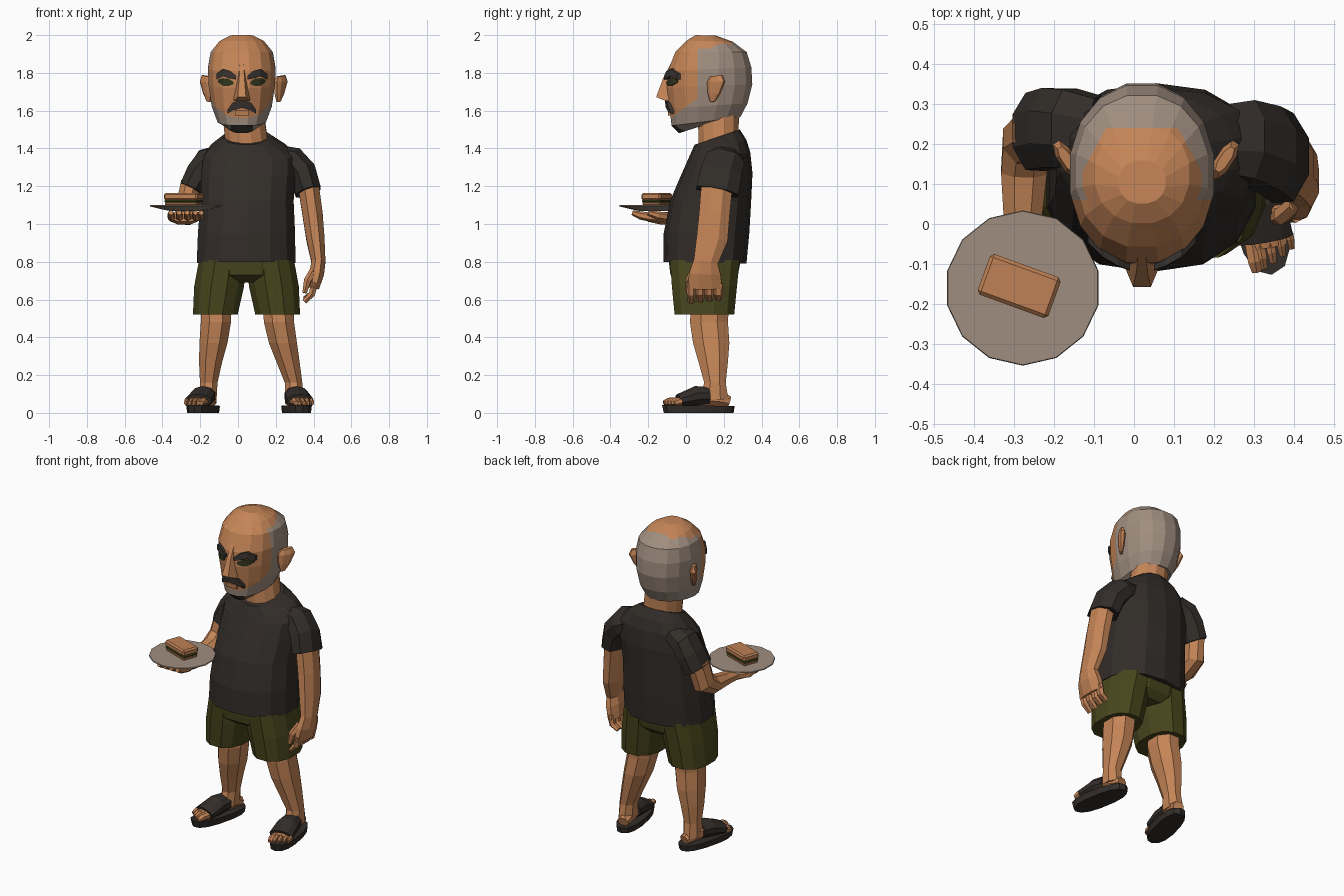
import bpy, bmesh, math
from mathutils import Vector
from mathutils.bvhtree import BVHTree


def material(name, rgb):
    m = bpy.data.materials.new(name)
    m.diffuse_color = (*rgb, 1)
    return m


SKIN = material("skin", (0.56, 0.235, 0.095))
GREY = material("grey hair", (0.35, 0.27, 0.215))
DARK = material("black cloth", (0.032, 0.026, 0.022))
OLIVE = material("olive shorts", (0.066, 0.062, 0.012))
BROW = material("dark brow", (0.04, 0.033, 0.028))
EYE = material("dark green eye", (0.03, 0.035, 0.012))
CHINA = material("plate grey", (0.35, 0.27, 0.215))
BREAD = material("bread", (0.52, 0.22, 0.09))
LEAF = material("salad green", (0.06, 0.085, 0.015))


def finish(name, bm, *mats):
    bmesh.ops.recalc_face_normals(bm, faces=bm.faces)
    me = bpy.data.meshes.new(name)
    bm.to_mesh(me)
    ob = bpy.data.objects.new(name, me)
    bpy.context.collection.objects.link(ob)
    for m in mats:
        me.materials.append(m)
    return ob


def skin_rings(rings):
    bm = bmesh.new()
    vs = [[bm.verts.new(p) for p in r] for r in rings]
    n = len(vs[0])
    for a, b in zip(vs, vs[1:]):
        for i in range(n):
            bm.faces.new((a[i], a[(i + 1) % n], b[(i + 1) % n], b[i]))
    bm.faces.new(vs[0])
    bm.faces.new(vs[-1])
    return bm


def unit_ring(n, p=2.0):
    def sp(c):
        return math.copysign(abs(c) ** (2 / p), c)
    angles = [2 * math.pi * (i + 0.5) / n for i in range(n)]
    return [(sp(math.cos(a)), sp(math.sin(a))) for a in angles]


def loft_bm(rings, n=12, p=2.3):
    """Rings given as x, front y, front z, back y, back z, half width."""
    return skin_rings([[(x + hw * c, yf + (yb - yf) * (s + 1) / 2, zf + (zb - zf) * (s + 1) / 2)
                        for c, s in unit_ring(n, p)] for x, yf, zf, yb, zb, hw in rings])


def loft(name, rings, mat, n=12, p=2.3):
    return finish(name, loft_bm(rings, n, p), mat)


def tube(name, pts, mat, n=8):
    """Points given as x, y, z, radius along x, other radius."""
    out = []
    for i, (x, y, z, ru, rv) in enumerate(pts):
        a, b = pts[max(i - 1, 0)], pts[min(i + 1, len(pts) - 1)]
        t = (Vector(b[:3]) - Vector(a[:3])).normalized()
        u = (Vector((1, 0, 0)) - t * t.x).normalized()
        v = t.cross(u)
        out.append([Vector((x, y, z)) + u * ru * c + v * rv * s for c, s in unit_ring(n)])
    return finish(name, skin_rings(out), mat)


def place(ob, loc, deg):
    ob.location = loc
    ob.rotation_euler.z = math.radians(deg)
    return ob


def box(name, loc, size, deg, mat, bevel):
    bm = bmesh.new()
    bmesh.ops.create_cube(bm, size=1)
    bmesh.ops.scale(bm, vec=size, verts=bm.verts)
    bmesh.ops.bevel(bm, geom=bm.edges[:], offset=bevel, segments=1, affect='EDGES')
    place(finish(name, bm, mat), loc, deg)


# Head, cut along the hair and beard borders
HX = 0.02
head = loft_bm([(HX, -0.04, 1.48, 0.18, 1.55, 0.075), (HX, -0.08, 1.52, 0.29, 1.565, 0.13),
                (HX, -0.09, 1.61, 0.33, 1.64, 0.162), (HX, -0.105, 1.72, 0.355, 1.74, 0.178),
                (HX, -0.10, 1.81, 0.35, 1.83, 0.183), (HX, -0.06, 1.91, 0.325, 1.91, 0.168),
                (HX, 0.0, 1.97, 0.25, 1.965, 0.12), (HX, 0.05, 2.0, 0.16, 1.997, 0.06)], 16, 2.15)
for co, no in [((0, 0.06, 0), (0, 1, 0)), ((0, 0.24, 0), (0, 1, 0)), ((0, 0, 1.93), (0, 0, 1)),
               ((0, 0, 1.62), (0, -0.74, 1)), ((0, 0, 1.525), (0, 0, 1)),
               ((HX + 0.06, 0, 0), (1, 0, 0)), ((HX - 0.06, 0, 0), (1, 0, 0)),
               ((HX - 0.165, 0.1, 0), (1, -0.535, 0)), ((HX + 0.165, 0.1, 0), (1, 0.535, 0))]:
    bmesh.ops.bisect_plane(head, geom=head.verts[:] + head.edges[:] + head.faces[:],
                           plane_co=co, plane_no=no, dist=1e-4)
for f in head.faces:
    c = f.calc_center_median()
    dx = abs(c.x - HX)
    bald = c.z > 1.93 and c.y < 0.24 and dx < 0.165 - (c.y - 0.1) * 0.535
    if c.y < 0.05 and c.z < 1.525 and dx < 0.06:
        f.material_index = 2
    elif (c.y > 0.06 and not bald) or (c.y < 0.06 and c.z < 1.62 + 0.74 * c.y):
        f.material_index = 1
surface = BVHTree.FromBMesh(head)
finish("head", head, SKIN, GREY, BROW)


def face_strip(name, cols, mat, thick):
    """Thin strip hugging the face; columns are x, top z, bottom z."""
    def at(x, z, d):
        return (x, surface.ray_cast(Vector((x, -1, z)), Vector((0, 1, 0)))[0].y + d, z)
    finish(name, skin_rings([[at(x, t, -thick), at(x, b, -thick), at(x, b, 0.01), at(x, t, 0.01)]
                             for x, t, b in cols]), mat)


# Facial details
for side, s in (("left", -1), ("right", 1)):
    face_strip(side + "_eye", [(HX + s * d, t, b) for d, t, b in
               ((0.045, 1.752, 1.74), (0.07, 1.77, 1.73), (0.10, 1.772, 1.732), (0.125, 1.765, 1.75))], EYE, 0.007)
    face_strip(side + "_eyebrow", [(HX + s * d, t, b) for d, t, b in
               ((0.03, 1.785, 1.765), (0.06, 1.81, 1.77), (0.10, 1.822, 1.782), (0.135, 1.795, 1.765))], BROW, 0.018)
    ear = loft(side + "_ear", [(0, -0.03, -0.075, 0.0, -0.07, 0.01), (0, -0.045, -0.03, 0.03, -0.03, 0.018),
                               (0, -0.05, 0.03, 0.062, 0.035, 0.022), (0, -0.03, 0.06, 0.045, 0.068, 0.013)], SKIN, 8)
    place(ear, (0.03 + s * 0.193, 0.155, 1.72), -33 * s)
face_strip("moustache", [(HX + d, t, b) for d, t, b in
           ((-0.075, 1.605, 1.585), (-0.05, 1.642, 1.60), (0, 1.655, 1.615), (0.05, 1.642, 1.60), (0.075, 1.605, 1.585))], BROW, 0.02)
face_strip("lower_lip", [(HX + d, 1.603, 1.575) for d in (-0.035, 0, 0.035)], SKIN, 0.012)
nose = bmesh.new()
for w, y, z in ((0.01, -0.08, 1.85), (0.014, -0.122, 1.77), (0.045, -0.08, 1.66), (0.042, -0.11, 1.652), (0.022, -0.158, 1.672)):
    for s in (-1, 1):
        nose.verts.new((HX + s * w, y, z))
bmesh.ops.convex_hull(nose, input=nose.verts)
finish("nose", nose, SKIN)

# Neck, shirt and sleeves
loft("neck", [(0.05, 0.065, 1.38, 0.28, 1.42, 0.118), (0.03, 0.06, 1.53, 0.285, 1.6, 0.113)], SKIN, 12, 2)
loft("shirt", [(0.043, -0.12, 0.80, 0.32, 0.79, 0.267), (0.045, -0.118, 0.95, 0.335, 0.95, 0.263),
               (0.048, -0.085, 1.12, 0.345, 1.12, 0.252), (0.055, -0.03, 1.25, 0.352, 1.27, 0.255),
               (0.06, 0.01, 1.34, 0.34, 1.38, 0.25), (0.055, 0.03, 1.385, 0.32, 1.445, 0.2),
               (0.048, 0.045, 1.42, 0.285, 1.50, 0.13)], DARK, 14)
tube("right_sleeve", [(0.2, 0.21, 1.36, 0.06, 0.09), (0.285, 0.205, 1.33, 0.08, 0.11),
                      (0.34, 0.185, 1.27, 0.08, 0.118), (0.372, 0.165, 1.17, 0.074, 0.122)], DARK)
tube("left_sleeve", [(-0.09, 0.235, 1.36, 0.06, 0.09), (-0.16, 0.24, 1.33, 0.08, 0.105),
                     (-0.205, 0.24, 1.27, 0.075, 0.108), (-0.248, 0.23, 1.185, 0.068, 0.105)], DARK)

# Hanging right arm with hand
tube("right_arm", [(0.37, 0.165, 1.22, 0.06, 0.09), (0.395, 0.15, 1.05, 0.058, 0.088), (0.41, 0.138, 0.92, 0.052, 0.09),
                   (0.426, 0.105, 0.80, 0.04, 0.07), (0.417, 0.1, 0.74, 0.042, 0.09), (0.4, 0.1, 0.66, 0.032, 0.1)], SKIN)
for i in range(4):
    y = 0.028 + 0.048 * i
    tube("right_finger", [(0.405, y, 0.69, 0.022, 0.025), (0.392, y, 0.63, 0.02, 0.024),
                          (0.352, y, 0.588 + 0.006 * i, 0.014, 0.019)], SKIN, 6)
tube("right_thumb", [(0.405, 0.05, 0.76, 0.022, 0.025), (0.368, 0.02, 0.70, 0.022, 0.024), (0.352, 0.015, 0.635, 0.013, 0.016)], SKIN, 6)

# Bent left arm with palm up
tube("left_arm", [(-0.25, 0.235, 1.22, 0.055, 0.08), (-0.272, 0.21, 1.09, 0.06, 0.075), (-0.275, 0.13, 1.045, 0.062, 0.055),
                  (-0.278, 0.02, 1.038, 0.052, 0.04), (-0.28, -0.07, 1.032, 0.05, 0.033),
                  (-0.285, -0.13, 1.03, 0.085, 0.036), (-0.285, -0.2, 1.04, 0.085, 0.03)], SKIN)
for i in range(4):
    x = -0.35 + 0.043 * i
    tube("left_finger", [(x, -0.18, 1.035, 0.022, 0.024), (x - 0.005, -0.24, 1.045, 0.02, 0.022), (x - 0.005, -0.285, 1.06, 0.014, 0.013)], SKIN, 6)
tube("left_thumb", [(-0.23, -0.09, 1.035, 0.022, 0.024), (-0.2, -0.15, 1.045, 0.02, 0.022), (-0.195, -0.2, 1.06, 0.013, 0.014)], SKIN, 6)

# Plate with sandwich
tube("plate", [(-0.278, -0.16, 1.07, 0.09, 0.09), (-0.278, -0.16, 1.078, 0.13, 0.13),
               (-0.278, -0.16, 1.094, 0.194, 0.194), (-0.278, -0.16, 1.1, 0.192, 0.192)], CHINA, 14)
for name, z, h, w, mat in (("lower_bread", 1.108, 0.02, 0.178, BREAD), ("salad", 1.121, 0.014, 0.182, LEAF), ("upper_bread", 1.145, 0.04, 0.188, BREAD)):
    box(name, (-0.287, -0.155, z), (w, w - 0.08, h), -20, mat, 0.3 * min(h, 0.03))

# Shorts, legs and sandals
loft("shorts_hips", [(0.045, -0.03, 0.69, 0.24, 0.69, 0.13), (0.045, -0.088, 0.73, 0.28, 0.73, 0.24),
                     (0.045, -0.1, 0.83, 0.30, 0.83, 0.25)], OLIVE)
for side, s, xs, foot_x, turn in (("left", -1, (-0.115, -0.117, -0.13, -0.145, -0.155, -0.16), -0.185, -14),
                                  ("right", 1, (0.212, 0.217, 0.238, 0.265, 0.294, 0.297), 0.31, 10)):
    c = 0.045
    loft(side + "_shorts_leg", [(c + s * 0.165, -0.065, 0.52, 0.26, 0.52, 0.122), (c + s * 0.145, -0.08, 0.67, 0.275, 0.67, 0.136),
                                (c + s * 0.125, -0.09, 0.81, 0.29, 0.81, 0.13)], OLIVE)
    shape = ((0.02, 0.235, 0.58, 0.088), (0.013, 0.23, 0.48, 0.086), (0.03, 0.237, 0.37, 0.08),
             (0.06, 0.228, 0.27, 0.066), (0.092, 0.215, 0.16, 0.05), (0.07, 0.23, 0.07, 0.05))
    loft(side + "_leg", [(x, f, z, b, z, hw) for x, (f, b, z, hw) in zip(xs, shape)], SKIN, 8, 2.1)
    parts = [loft(side + "_sandal_sole", [(0, -0.185, 0, 0.19, 0, 0.068), (0, -0.195, 0.042, 0.195, 0.036, 0.073)], DARK, 14, 2.4),
             tube(side + "_foot", [(0, 0.165, 0.06, 0.035, 0.03), (0, 0.1, 0.08, 0.045, 0.05), (0, 0.0, 0.083, 0.05, 0.048),
                                   (0, -0.08, 0.063, 0.06, 0.03), (0, -0.125, 0.057, 0.055, 0.022)], SKIN),
             tube(side + "_sandal_strap", [(0, 0.055, 0.09, 0.058, 0.05), (0, -0.01, 0.088, 0.068, 0.054),
                                           (0, -0.105, 0.064, 0.074, 0.036)], DARK, 10)]
    for i, (w, y) in enumerate(((0.02, -0.18), (0.014, -0.175), (0.013, -0.165), (0.012, -0.152), (0.011, -0.138))):
        x = -s * (0.042 - 0.026 * i + (0.007 if i == 0 else 0) * -1)
        parts.append(tube(side + "_toe", [(x, -0.1, 0.06, w, 0.022), (x, y + 0.025, 0.06, w, 0.02), (x, y, 0.052, w * 0.7, 0.013)], SKIN, 6))
    for p in parts:
        place(p, (foot_x, 0.065, 0), turn)
